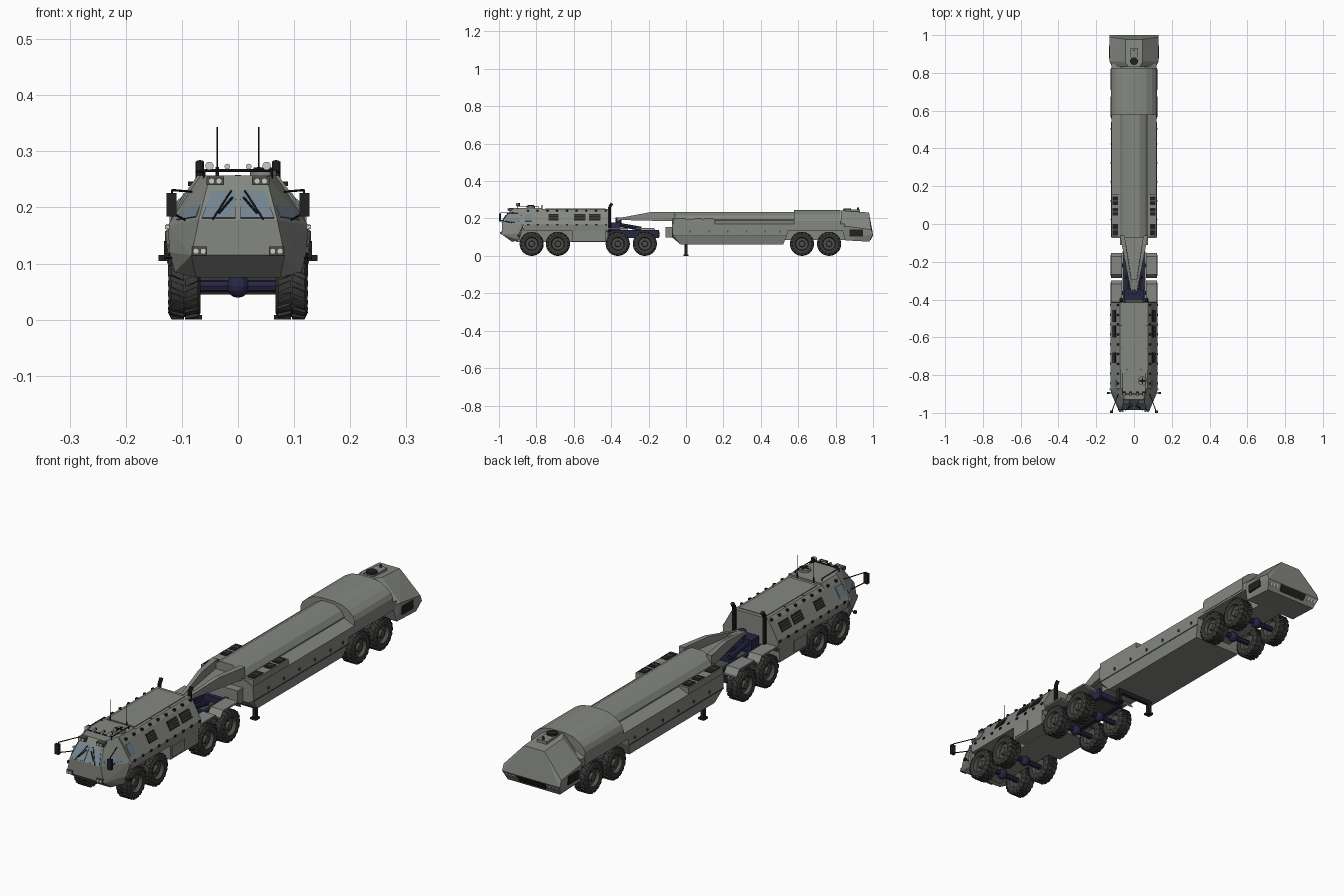
import bpy, bmesh, math
from mathutils import Vector, Matrix

if "Cube" in bpy.data.objects:
    bpy.data.objects.remove(bpy.data.objects["Cube"], do_unlink=True)


def material(name, rgb):
    m = bpy.data.materials.new(name)
    m.use_nodes = True
    m.diffuse_color = (*rgb, 1)
    m.node_tree.nodes["Principled BSDF"].inputs["Base Color"].default_value = (*rgb, 1)
    return m


GREY = material("body grey", (0.235, 0.245, 0.22))
TYRE = material("tyre rubber", (0.04, 0.04, 0.038))
HUB = material("hub grey", (0.075, 0.075, 0.068))
NAVY = material("chassis navy", (0.02, 0.02, 0.06))
BLACK = material("black trim", (0.015, 0.015, 0.016))
GLASS = material("window glass", (0.17, 0.23, 0.28))
LAMP = material("lamp white", (0.6, 0.6, 0.58))


def finish(name, bm, *mats):
    bmesh.ops.recalc_face_normals(bm, faces=bm.faces)
    mesh = bpy.data.meshes.new(name)
    bm.to_mesh(mesh)
    bm.free()
    for m in mats:
        mesh.materials.append(m)
    ob = bpy.data.objects.new(name, mesh)
    bpy.context.collection.objects.link(ob)
    return ob


def add_hull(bm, pts):
    verts = [bm.verts.new(p) for p in pts]
    bmesh.ops.convex_hull(bm, input=verts)
    loose = [v for v in verts if v.is_valid and not v.link_faces]
    bmesh.ops.delete(bm, geom=loose, context="VERTS")


def flip(pts):
    return [(-p[0], p[1], p[2]) for p in pts]


def hull(name, pts, mat, mode="whole"):
    # whole: one symmetric solid, pair: two mirrored solids, one: as given
    bm = bmesh.new()
    add_hull(bm, pts + flip(pts) if mode == "whole" else pts)
    if mode == "pair":
        add_hull(bm, flip(pts))
    bmesh.ops.dissolve_limit(bm, angle_limit=0.01, verts=bm.verts, edges=bm.edges)
    return finish(name, bm, mat)


def prism(name, section, y0, y1, mat=GREY, mode="whole"):
    return hull(name, [(x, y, z) for x, z in section for y in (y0, y1)], mat, mode)


def box(name, xs, ys, zs, mat=GREY, mode="pair"):
    return hull(name, [(x, y, z) for x in xs for y in ys for z in zs], mat, mode)


def rod(name, path, r, mat, pair=True, sides=8):
    bm = bmesh.new()
    for pts in ([path, flip(path)] if pair else [path]):
        for a, b in zip(pts, pts[1:]):
            a, b = Vector(a), Vector(b)
            m = Matrix.Translation((a + b) / 2) @ (b - a).to_track_quat("Z", "Y").to_matrix().to_4x4()
            bmesh.ops.create_cone(bm, cap_ends=True, segments=sides, radius1=r, radius2=r,
                                  depth=(b - a).length, matrix=m)
    return finish(name, bm, mat)


def plate(name, quad, us, vs, mat, mode="pair", t=0.003):
    # thin panel lying on a quad given as bottom-left, bottom-right, top-right, top-left
    a, b, c, d = map(Vector, quad)
    n = (b - a).cross(d - a).normalized() * t
    pts = []
    for u in us:
        for v in vs:
            p = a.lerp(b, u).lerp(d.lerp(c, u), v)
            pts += [tuple(p + n), tuple(p - n)]
    return hull(name, pts, mat, mode)


def louvre(name, quad, us, vs, slats=4):
    plate(name, quad, us, vs, BLACK, t=0.0025)
    for i in range(1, slats):
        v = vs[0] + (vs[1] - vs[0]) * i / slats
        plate(name + "_slat", quad, us, (v - 0.02, v + 0.02), HUB, t=0.0035)


# Wheels: one mesh shared by all
def build_wheel():
    bm = bmesh.new()
    prof = [(-.015, 0), (-.015, .03), (-.026, .036), (-.0285, .052), (-.024, .06), (.024, .06),
            (.0285, .052), (.026, .036), (.012, .032), (.012, .017), (.022, .014), (.022, 0)]
    vs = [bm.verts.new((x, 0, r)) for x, r in prof]
    es = [bm.edges.new(e) for e in zip(vs, vs[1:])]
    bmesh.ops.spin(bm, geom=vs + es, cent=(0, 0, 0), axis=(1, 0, 0), angle=math.tau, steps=24)
    bmesh.ops.remove_doubles(bm, verts=bm.verts, dist=0.0002)
    for f in bm.faces:
        c = f.calc_center_median()
        f.material_index = int(math.hypot(c.y, c.z) < 0.035)
    lugs = 18
    for i in range(lugs):
        for s in (1, -1):
            base = math.tau * (i + 0.25 * s) / lugs
            pts = []
            for x, skew, r in ((.001, .16, .0645), (.023, 0, .0645), (.029, 0, .052), (.001, .16, .058)):
                for w in (0, .19):
                    a = base + skew + w
                    pts.append((s * x, r * math.sin(a), r * math.cos(a)))
            add_hull(bm, pts)
    return finish("wheel", bm, TYRE, HUB)


wheel = build_wheel()
AXLES = (-0.825, -0.685, -0.365, -0.22, 0.62, 0.765)
for i, y in enumerate(AXLES):
    for side in (1, -1):
        ob = wheel if i == 0 and side == 1 else bpy.data.objects.new("wheel", wheel.data)
        if ob is not wheel:
            bpy.context.collection.objects.link(ob)
        ob.location = (side * 0.0955, y, 0.0645)
        ob.rotation_euler.z = 0 if side == 1 else math.pi
    rod("axle", [(-.09, y, .06), (.09, y, .06)], 0.011, NAVY, False)
    bm = bmesh.new()
    bmesh.ops.create_uvsphere(bm, u_segments=12, v_segments=8, radius=0.021,
                              matrix=Matrix.Translation((0, y, .06)))
    finish("differential", bm, NAVY)

# Cab nose
front = [(.075, -.93, .075), (.083, -.985, .115), (.07, -.985, .178), (.05, -.945, .232), (.05, -.93, .257)]
corner = [(.113, -.892, .085), (.122, -.892, .12), (.125, -.87, .168), (.088, -.848, .235), (.072, -.848, .257)]
hull("cab_nose", front + corner, GREY)
ROOF = [(.122, .135), (.125, .168), (.088, .235), (.074, .25)]
prism("cab", ROOF[:3] + [(.072, .257)], -.89 + .02, -.77)
prism("engine_body", ROOF, -.78, -.415)
prism("belly", [(.06, .075), (.062, .15)], -.91, -.42)
box("side_locker", (.06, .122), (-.61, -.43), (.078, .15))
box("side_step", (.1, .125), (-.6, -.52), (.085, .13), GREY)

# Cab glazing and wipers
shield = [(0, -.985, .178), front[2], front[3], (0, -.945, .232)]
plate("windshield", shield, (.07, .93), (.04, .93), GLASS)
plate("corner_window", [front[2], corner[2], corner[3], front[3]], (.1, .75), (.1, .9), GLASS)
rod("wiper", [(.012, -.951, .23), (.045, -.988, .179)], .0016, BLACK)
rod("wiper_blade", [(.01, -.962, .218), (.034, -.981, .19)], .0022, BLACK)

# Slanted flank: door window, grilles, hinges
flank = [(.125, -.87, .168), (.125, -.42, .168), (.088, -.42, .235), (.088, -.87, .235)]
plate("door_window", flank, (.02, .1), (.25, .85), GLASS)
for u0, u1 in ((.3, .42), (.6, .74), (.78, .92)):
    louvre("flank_grille", flank, (u0, u1), (.3, .8))
for i in range(9):
    y = -.85 + i * .052
    box("hinge", (.121, .128), (y, y + .012), (.162, .17), BLACK)
    box("roof_catch", (.08, .089), (y, y + .01), (.238, .246), BLACK)

# Roof fittings
for y in (-.66, -.54):
    box("roof_seam", (0, .074), (y, y + .004), (.249, .2515), HUB, "whole")
box("roof_panel", (0, .062), (-.755, -.43), (.249, .253), GREY, "whole")
rod("hatch", [(.045, -.83, .255), (.045, -.83, .266)], .024, GREY, False, 16)
rod("hatch_handle", [(.028, -.83, .268), (.062, -.83, .268)], .003, BLACK, False)
rod("hatch_ring", [(.045, -.847, .268), (.045, -.813, .268)], .003, BLACK, False)
rod("lamp_rail", [(-.06, -.9, .266), (.06, -.9, .266)], .0025, BLACK, False)
rod("rail_leg", [(.06, -.9, .25), (.06, -.9, .266), (.06, -.79, .266), (.06, -.79, .255)], .002, BLACK)
for x, z, r in ((.019, .273, .005), (.051, .274, .0075)):
    rod("roof_lamp", [(x, -.908, z), (x, -.895, z)], r, LAMP, True, 10)
    rod("roof_lamp_back", [(x, -.895, z), (x, -.888, z)], r, BLACK, True, 10)
rod("antenna", [(.037, -.77, .25), (.037, -.77, .343)], .001, BLACK, sides=5)
rod("antenna_base", [(.037, -.77, .25), (.037, -.77, .272)], .003, BLACK)

# Front lights, mirrors and markers
box("headlamp_case", (.055, .082), (-.99, -.975), (.114, .13), HUB)
box("upper_lamp_case", (.025, .056), (-.95, -.925), (.24, .255), HUB)
for x in (.062, .075):
    rod("headlamp", [(x, -.994, .122), (x, -.98, .122)], .0055, LAMP, sides=10)
    rod("upper_lamp", [(x - .028, -.954, .247), (x - .028, -.94, .247)], .0055, LAMP, sides=10)
box("mirror", (.11, .127), (-1, -.988), (.184, .226), BLACK)
rod("mirror_arm", [(.083, -.9, .228), (.117, -.99, .231), (.12, -.994, .21)], .002, BLACK)
rod("mirror_brace", [(.095, -.93, .178), (.117, -.994, .19)], .002, BLACK)
rod("marker_arm", [(.115, -.895, .11), (.139, -.895, .11)], .002, BLACK)
box("marker", (.131, .142), (-.9, -.89), (.105, .115), BLACK)
box("marker_lens", (.122, .13), (-.88, -.87), (.162, .169), LAMP)

# Tractor rear: exhausts, frame, coupling, fenders
rod("exhaust", [(.068, -.408, .13), (.068, -.408, .262), (.068, -.396, .28)], .008, BLACK, sides=10)
box("frame_rail", (.044, .06), (-.43, -.145), (.095, .138), NAVY)
for y in (-.4, -.29, -.16):
    box("cross_member", (0, .05), (y, y + .018), (.1, .13), NAVY, "whole")
box("frame_deck", (0, .046), (-.42, -.16), (.098, .106), HUB, "whole")
box("coupling", (0, .05), (-.4, -.35), (.13, .178), NAVY, "whole")
rod("coupling_ram", [(.03, -.38, .17), (.03, -.24, .145)], .011, NAVY)
rod("coupling_pin", [(0, -.36, .16), (0, -.36, .205)], .016, NAVY, False, 12)
for y in (-.365, -.22):
    prof = [(-.066, .118), (-.048, .142), (.048, .142), (.066, .118)]
    for (a, za), (b, zb) in zip(prof, prof[1:]):
        hull("fender", [(x, y + d, z + h) for x in (.064, .121) for d, z in ((a, za), (b, zb))
                        for h in (0, .007)], GREY, "pair")

# Trailer gooseneck
hull("gooseneck_arm", [(x, -.06, z) for x in (.05, .074) for z in (.185, .234)]
     + [(x, -.19, z) for x in (.031, .049) for z in (.198, .234)]
     + [(x, -.355, z) for x in (.004, .016) for z in (.192, .203)], GREY, "pair")
hull("gooseneck_tip", [(.016, -.37, z) for z in (.19, .203)] + [(.026, -.29, z) for z in (.194, .21)], GREY)
hull("gooseneck_floor", [(.06, -.07, .195), (.06, -.07, .2), (.02, -.3, .195), (.02, -.3, .2)], GREY)
box("gooseneck_foot", (.03, .075), (-.11, -.07), (.097, .155), GREY, "whole")

# Trailer body
lower = [(.108, -.03, .062), (.108, .52, .062), (.12, -.07, .11), (.12, .54, .11), (.1, -.075, .1),
         (.12, -.075, .17), (.12, .55, .17), (.075, -.075, .19), (.075, .55, .19)]
hull("trailer_hull", lower, GREY)
prism("trailer_rear_deck", [(.12, .137), (.12, .17), (.075, .19)], .54, .85)
prism("trailer_spine", [(.055, .085), (.055, .15)], .5, .87)
prism("load_cover", [(.075, .17), (.075, .195), (.06, .216), (.028, .235)], -.075, .6)
arc = [(.122, .145), (.122, .19), (.113, .208), (.094, .225), (.065, .24), (.03, .246)]
prism("rear_hump", arc, .578, .825)
box("side_seam", (.119, .1215), (-.07, .54), (.108, .112), HUB)
box("deck_box", (.078, .119), (-.07, .155), (.17, .196))
for y0, y1 in ((-.06, 0), (.045, .085), (.1, .145)):
    box("deck_grille", (.084, .114), (y0, y1), (.19, .199), BLACK)
    box("deck_grille_bar", (.084, .114), ((y0 + y1) / 2 - .004, (y0 + y1) / 2 + .004), (.19, .201), HUB)
for y in (.02, .12, .22, .32, .42, .5):
    box("side_latch", (.118, .124), (y, y + .007), (.125, .135), HUB)

# Tail
hull("tail", [(.03, .83, .243), (.046, .86, .24), (.046, .978, .232), (.114, .83, .155), (.13, .86, .158),
              (.13, .99, .14), (.13, 1, .115), (.12, .852, .083), (.118, .98, .076), (.114, .84, .13)], GREY)
box("tail_housing", (0, .022), (.84, .93), (.235, .247), GREY, "whole")
rod("tail_fan", [(0, .862, .24), (0, .862, .254)], .021, BLACK, False, 16)
rod("tail_stud", [(0, .92, .24), (0, .92, .258)], .005, HUB, False)
box("tail_side_grille", (.12, .1315), (.875, .945), (.105, .14), BLACK)
rear = [(0, .981, .078), (.118, .981, .078), (.13, 1, .115), (0, 1, .115)]
plate("tail_grille", rear, (-.5, .5), (.25, .95), BLACK, "one")
for u in (.62, .74, .86):
    plate("tail_lamp", rear, (u, u + .07), (.45, .8), LAMP)

# Landing legs
box("landing_leg", (.07, .084), (-.008, .008), (.008, .085), BLACK)
box("landing_foot", (.064, .09), (-.013, .013), (0, .008), BLACK)
box("landing_beam", (0, .08), (-.007, .007), (.045, .062), BLACK, "whole")
